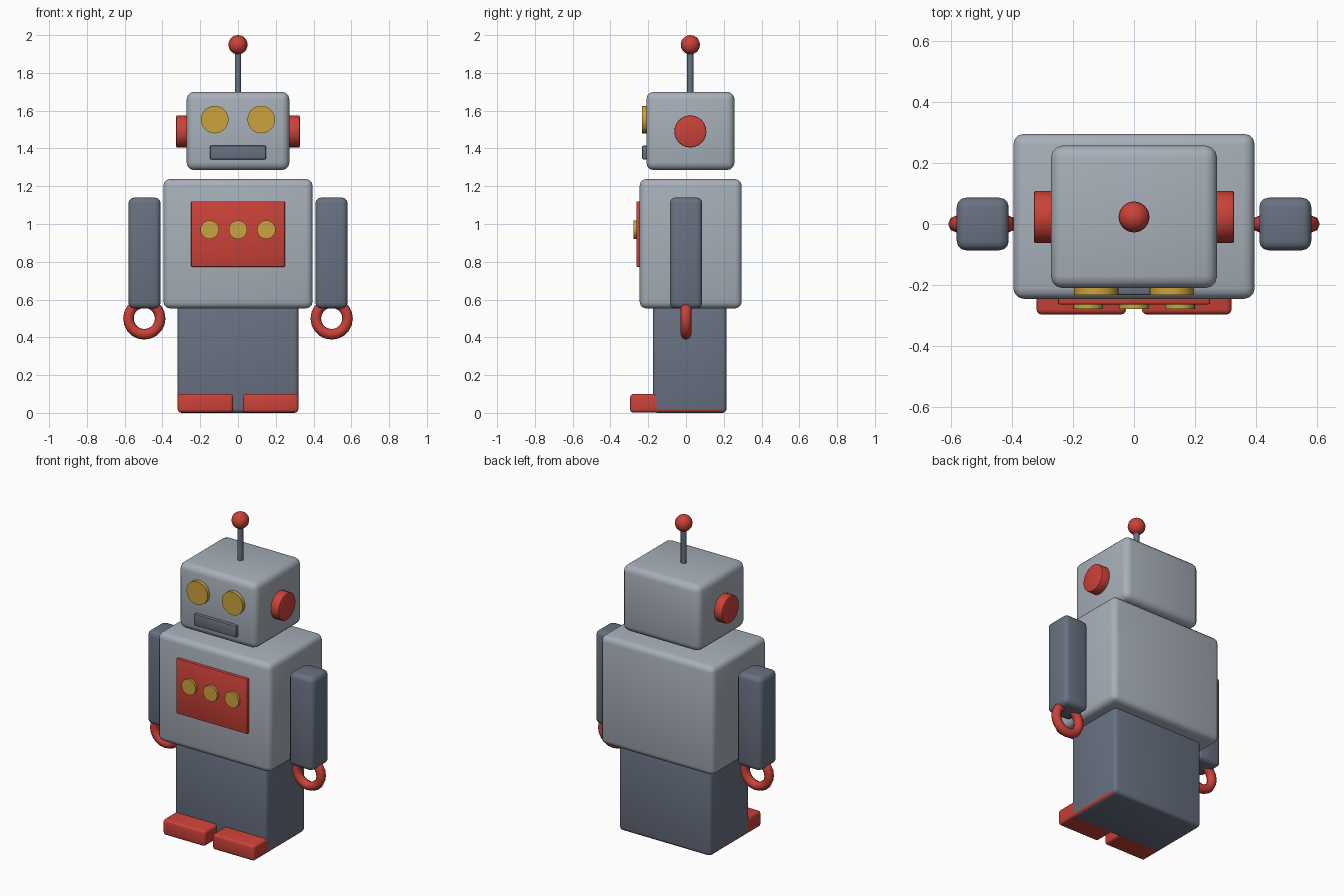
import bpy
import bmesh
from math import radians
from mathutils import Matrix

default = bpy.data.objects.get("Cube")
if default:
    bpy.data.objects.remove(default, do_unlink=True)


def material(name, rgb):
    mat = bpy.data.materials.new(name)
    mat.use_nodes = True
    colour = (*rgb, 1)
    mat.diffuse_color = colour
    mat.node_tree.nodes["Principled BSDF"].inputs["Base Color"].default_value = colour
    return mat


LIGHT = material("light grey metal", (0.39, 0.43, 0.485))
DARK = material("dark grey metal", (0.14, 0.165, 0.22))
RED = material("red paint", (0.60, 0.054, 0.04))
YELLOW = material("yellow lamp", (0.60, 0.37, 0.05))


def finish(obj, name, mat, angle=40):
    obj.name = obj.data.name = name
    obj.data.materials.clear()
    obj.data.materials.append(mat)
    bpy.ops.object.select_all(action="DESELECT")
    obj.select_set(True)
    bpy.context.view_layer.objects.active = obj
    bpy.ops.object.shade_smooth_by_angle(angle=radians(angle))
    return obj


def from_bmesh(bm, name, mat):
    mesh = bpy.data.meshes.new(name)
    bm.to_mesh(mesh)
    bm.free()
    obj = bpy.data.objects.new(name, mesh)
    bpy.context.collection.objects.link(obj)
    return finish(obj, name, mat)


def box(name, mat, x, y, z, bevel, segments=3):
    """Rounded box from (min, max) ranges on each axis."""
    bm = bmesh.new()
    centre = [(a + b) / 2 for a, b in (x, y, z)]
    size = [b - a for a, b in (x, y, z)]
    bmesh.ops.create_cube(bm, size=1, matrix=Matrix.Translation(centre) @ Matrix.Diagonal((*size, 1)))
    bmesh.ops.bevel(bm, geom=bm.edges[:], offset=bevel, segments=segments,
                    profile=0.5, affect="EDGES", clamp_overlap=True)
    return from_bmesh(bm, name, mat)


def disc(name, mat, centre, radius, depth, axis="Z", bevel=0.0, sides=24):
    """Cylinder along one axis, with optional rounded rims."""
    turn = {"X": Matrix.Rotation(radians(90), 4, "Y"),
            "Y": Matrix.Rotation(radians(90), 4, "X"), "Z": Matrix.Identity(4)}[axis]
    bm = bmesh.new()
    bmesh.ops.create_cone(bm, cap_ends=True, segments=sides, radius1=radius, radius2=radius,
                          depth=depth, matrix=Matrix.Translation(centre) @ turn)
    if bevel:
        rims = [e for e in bm.edges if any(len(f.verts) > 4 for f in e.link_faces)]
        bmesh.ops.bevel(bm, geom=rims, offset=bevel, segments=2, profile=0.5, affect="EDGES")
    return from_bmesh(bm, name, mat)


# Main blocks
box("legs", DARK, (-0.32, 0.32), (-0.175, 0.215), (0, 0.57), 0.022)
box("body", LIGHT, (-0.395, 0.395), (-0.245, 0.295), (0.553, 1.238), 0.035)
box("head", LIGHT, (-0.272, 0.272), (-0.21, 0.257), (1.285, 1.70), 0.04)

# Face and chest
box("mouth", DARK, (-0.148, 0.148), (-0.232, -0.19), (1.342, 1.415), 0.006, 2)
box("chest_panel", RED, (-0.249, 0.249), (-0.263, -0.22), (0.773, 1.12), 0.006, 2)
for label, x in (("right", -0.15), ("middle", 0), ("left", 0.15)):
    disc(f"{label}_button", YELLOW, (x, -0.26, 0.97), 0.049, 0.036, "Y")

# Antenna
disc("antenna_rod", DARK, (0, 0.023, 1.79), 0.017, 0.24, sides=12)
bpy.ops.mesh.primitive_uv_sphere_add(segments=16, ring_count=10, radius=0.051,
                                     location=(0, 0.023, 1.949))
finish(bpy.context.object, "antenna_ball", RED)

# Paired parts
for side, s in (("left", 1), ("right", -1)):
    disc(f"{side}_eye", YELLOW, (s * 0.123, -0.21, 1.553), 0.073, 0.045, "Y")
    disc(f"{side}_ear", RED, (s * 0.285, 0.023, 1.49), 0.085, 0.085, "X", 0.006)
    box(f"{side}_arm", DARK, sorted((s * 0.41, s * 0.58)), (-0.086, 0.086), (0.553, 1.14), 0.03)
    box(f"{side}_foot", RED, sorted((s * 0.026, s * 0.319)), (-0.296, 0.2), (0.002, 0.1), 0.016)
    bpy.ops.mesh.primitive_torus_add(major_segments=20, minor_segments=8, major_radius=0.084,
                                     minor_radius=0.028, location=(s * 0.496, 0, 0.5),
                                     rotation=(radians(90), 0, 0))
    finish(bpy.context.object, f"{side}_ring_hand", RED, 60)
